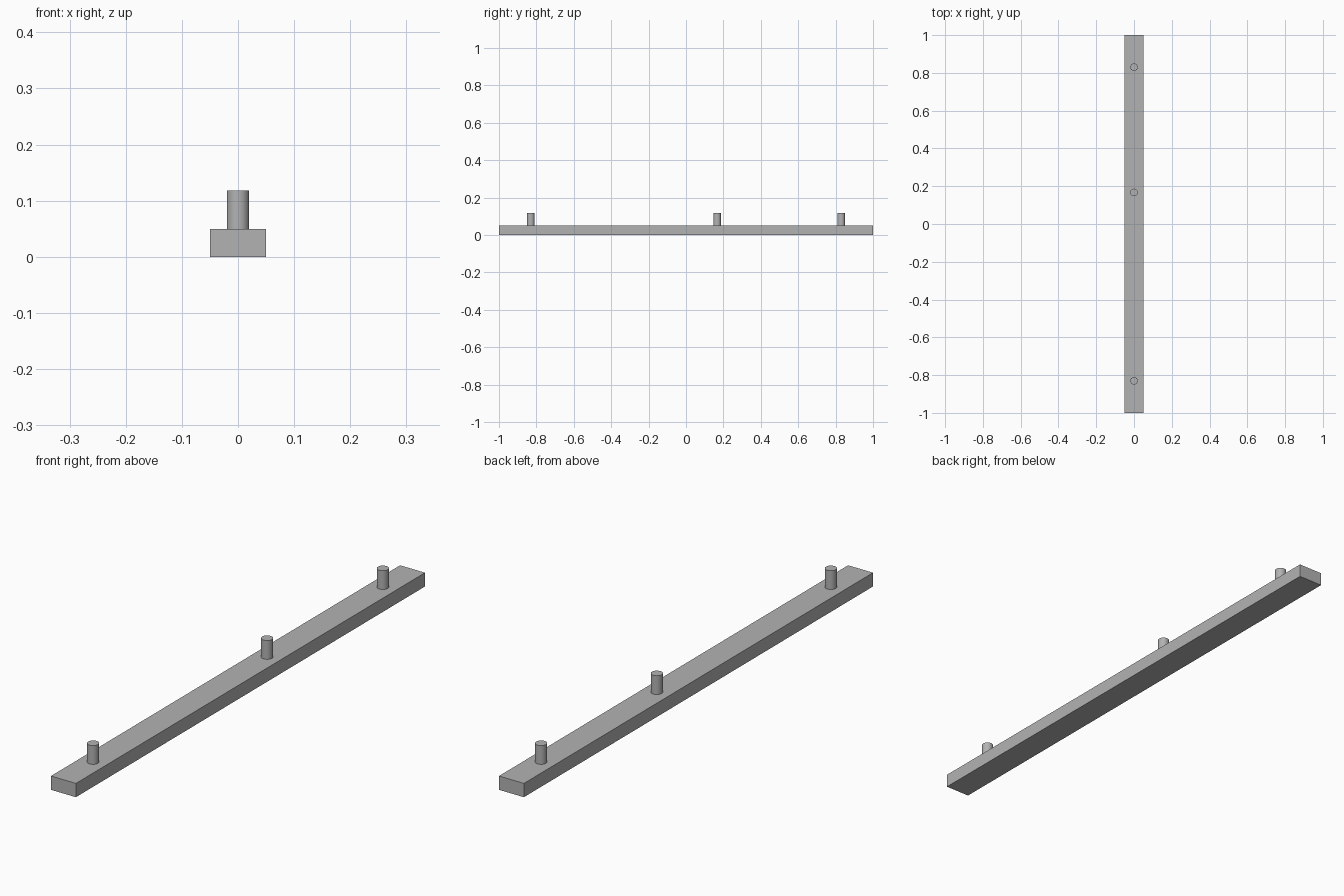
import bpy

cube = bpy.data.objects.get("Cube")
if cube:
    bpy.data.objects.remove(cube, do_unlink=True)

LENGTH, WIDTH, THICKNESS = 2.0, 0.1, 0.05
PEG_RADIUS, PEG_TOP = 0.02, 0.118

# Single grey material
grey = bpy.data.materials.new("grey")
grey.use_nodes = True
colour = (0.45, 0.45, 0.45, 1)
grey.diffuse_color = colour
grey.node_tree.nodes["Principled BSDF"].inputs["Base Color"].default_value = colour


def finish(name):
    obj = bpy.context.object
    obj.name = name
    obj.data.materials.append(grey)
    return obj


# Flat bar
bpy.ops.mesh.primitive_cube_add(size=1, location=(0, 0, THICKNESS / 2))
bar = finish("bar")
bar.scale = (WIDTH, LENGTH, THICKNESS)
bpy.ops.object.transform_apply(location=False, rotation=False, scale=True)

# Upright round pegs, standing on the bar
for name, y in (("front_peg", -0.83), ("middle_peg", 0.167), ("back_peg", 0.83)):
    bpy.ops.mesh.primitive_cylinder_add(
        vertices=32, radius=PEG_RADIUS, depth=PEG_TOP - THICKNESS,
        location=(0, y, (PEG_TOP + THICKNESS) / 2))
    finish(name)
    bpy.ops.object.shade_smooth_by_angle()
